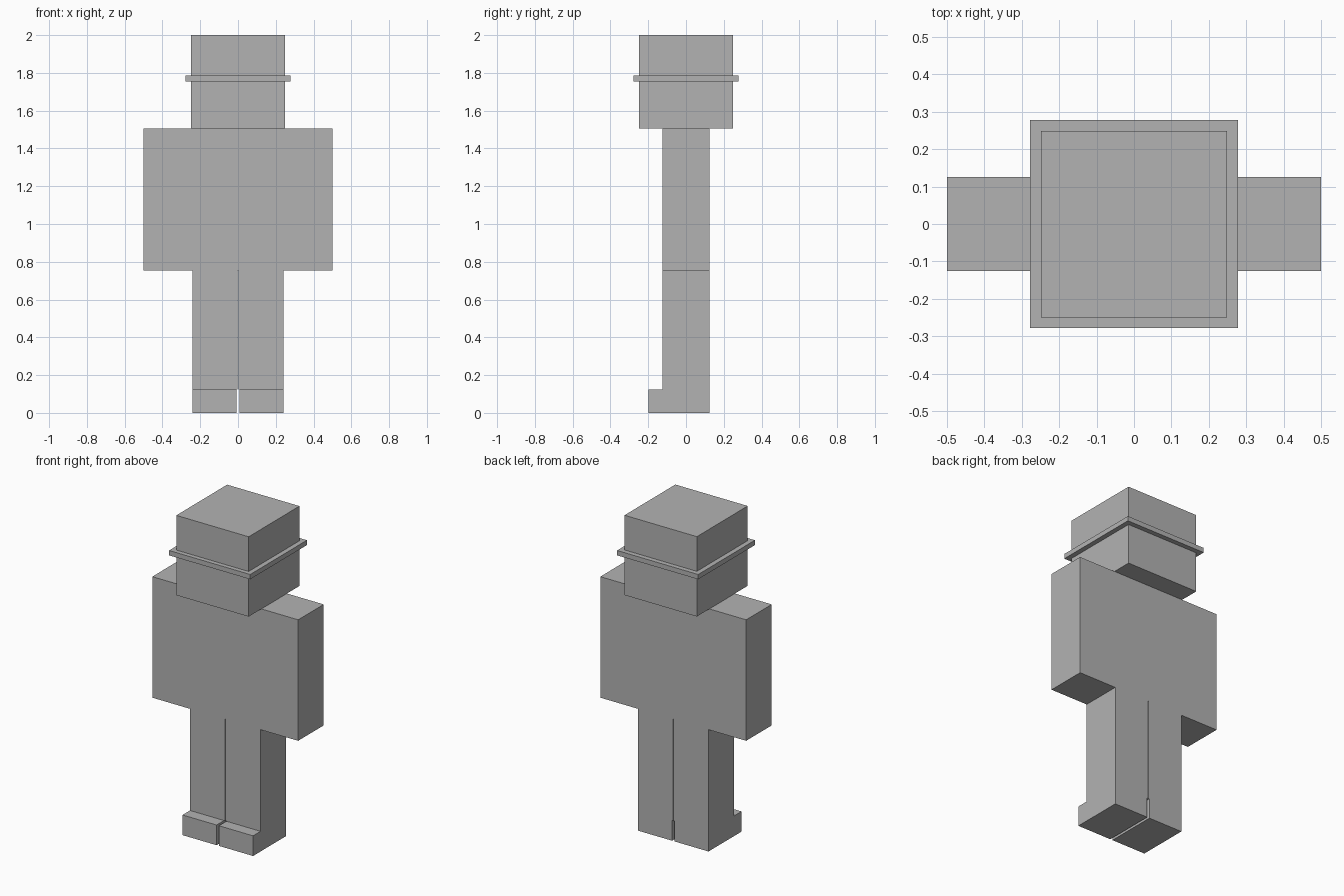
import bpy

if "Cube" in bpy.data.objects:
    bpy.data.objects.remove(bpy.data.objects["Cube"])

grey = bpy.data.materials.new("grey")
grey.diffuse_color = (0.45, 0.45, 0.45, 1)
grey.use_nodes = True
grey.node_tree.nodes["Principled BSDF"].inputs["Base Color"].default_value = grey.diffuse_color


def box(name, x, y, z):
    """Axis-aligned box from (min, max) ranges."""
    bpy.ops.mesh.primitive_cube_add(size=1)
    ob = bpy.context.object
    ob.name = name
    ob.location = [(a + b) / 2 for a, b in (x, y, z)]
    ob.scale = [b - a for a, b in (x, y, z)]
    bpy.ops.object.transform_apply(location=True, scale=True)
    ob.data.materials.append(grey)
    return ob


# Head with a thin hat brim around it
box("head", (-0.248, 0.248), (-0.25, 0.248), (1.505, 2.0))
box("hat_brim", (-0.278, 0.278), (-0.278, 0.278), (1.755, 1.785))

# Wide torso with the arms held flush at the sides
box("torso_and_arms", (-0.5, 0.5), (-0.125, 0.125), (0.755, 1.505))

# Legs, and feet that project forward with a wider gap between them
for side, s in (("left", 1), ("right", -1)):
    def span(a, b):
        return tuple(sorted((a * s, b * s)))
    box(side + "_leg", span(0.002, 0.242), (-0.125, 0.125), (0.125, 0.755))
    box(side + "_foot", span(0.008, 0.242), (-0.198, 0.125), (0.0, 0.125))
